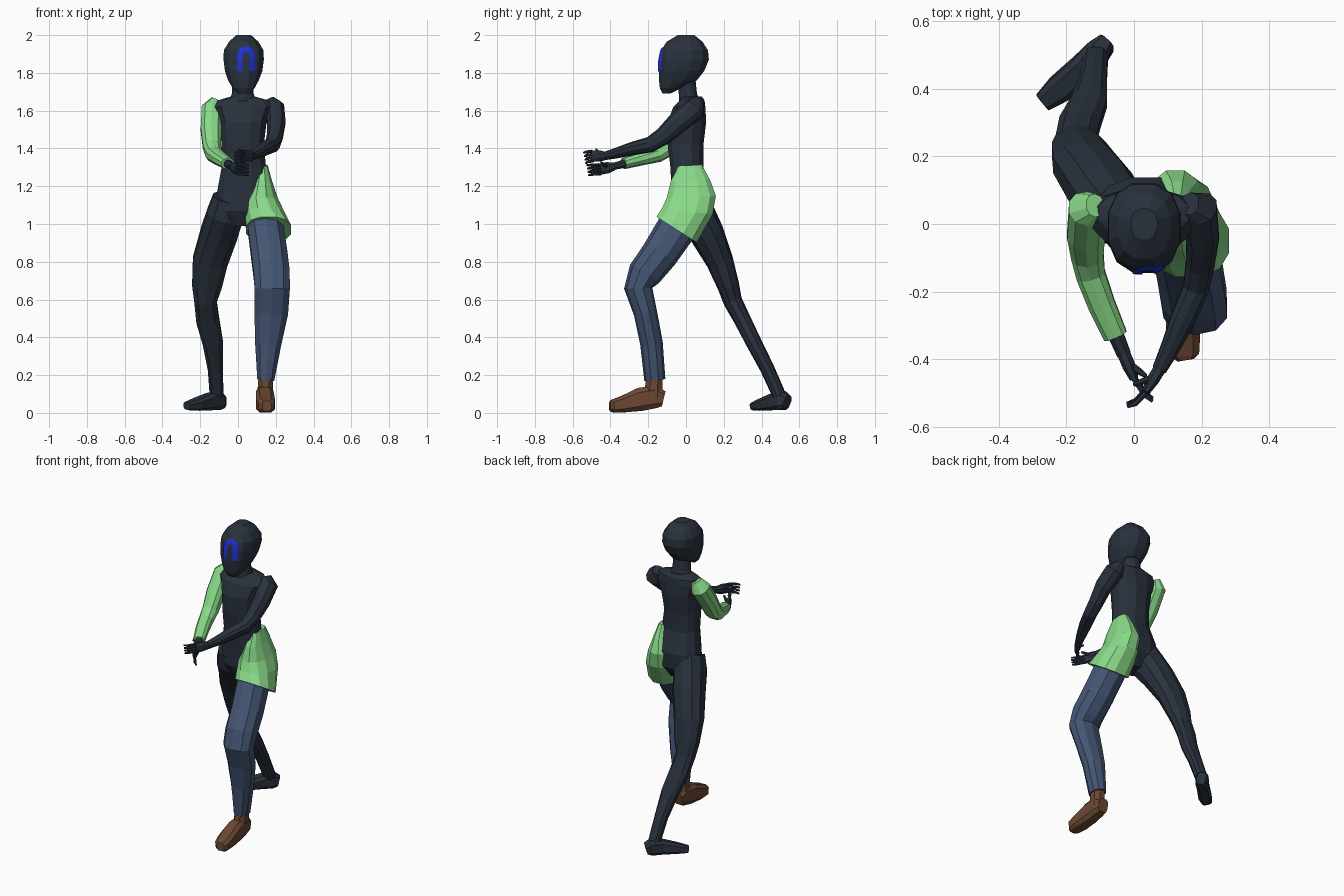
import bpy, bmesh, math
from mathutils import Vector
from mathutils.bvhtree import BVHTree


def material(name, rgb):
    m = bpy.data.materials.new(name)
    m.diffuse_color = (*rgb, 1)
    return m


NAVY = material("dark navy", (0.022, 0.031, 0.046))
GREEN = material("light green", (0.25, 0.70, 0.25))
DENIM = material("denim blue", (0.058, 0.093, 0.175))
BROWN = material("leather brown", (0.15, 0.064, 0.032))
MARK = material("bright blue", (0.015, 0.03, 0.65))


def finish(name, bm, mat):
    bmesh.ops.recalc_face_normals(bm, faces=bm.faces)
    me = bpy.data.meshes.new(name)
    bm.to_mesh(me)
    bm.free()
    me.materials.append(mat)
    ob = bpy.data.objects.new(name, me)
    bpy.context.collection.objects.link(ob)
    return ob


def loft(name, rings, mat):
    """Skin a list of equal-length point rings and cap both ends."""
    bm = bmesh.new()
    vs = [[bm.verts.new(p) for p in r] for r in rings]
    n = len(vs[0])
    for a, b in zip(vs, vs[1:]):
        for i in range(n):
            j = (i + 1) % n
            bm.faces.new((a[i], a[j], b[j], b[i]))
    bm.faces.new(vs[0][::-1])
    bm.faces.new(vs[-1])
    return finish(name, bm, mat)


def oval(c, u, v, ru, rv, n, power=1.0):
    pts = []
    for i in range(n):
        a = math.tau * (i + 0.5) / n
        ca, sa = math.cos(a), math.sin(a)
        pts.append(c + u * ru * math.copysign(abs(ca) ** power, ca)
                   + v * rv * math.copysign(abs(sa) ** power, sa))
    return pts


def tube(name, path, mat, n=10, power=0.9):
    """Limb along (x, y, z, side radius, depth radius) stations."""
    cs = [Vector(p[:3]) for p in path]
    rings = []
    for i, p in enumerate(path):
        t = (cs[min(i + 1, len(cs) - 1)] - cs[max(i - 1, 0)]).normalized()
        u = Vector((1, 0, 0))
        u = (u - t * u.dot(t)).normalized()
        rings.append(oval(cs[i], u, t.cross(u), p[3], p[4], n, power))
    return loft(name, rings, mat)


def stack(name, levels, mat, n=12, power=0.85):
    """Level rings given as (z, x0, x1, y0, y1)."""
    X, Y = Vector((1, 0, 0)), Vector((0, 1, 0))
    return loft(name, [oval(Vector(((a + b) / 2, (c + d) / 2, z)), X, Y,
                            (b - a) / 2, (d - c) / 2, n, power)
                       for z, a, b, c, d in levels], mat)


# Head, neck and torso
head = stack("head", [
    (1.69, 0.00, 0.065, -0.125, -0.085), (1.72, -0.03, 0.09, -0.14, -0.02),
    (1.76, -0.055, 0.112, -0.146, 0.06), (1.81, -0.072, 0.132, -0.148, 0.10),
    (1.87, -0.08, 0.14, -0.146, 0.125), (1.92, -0.078, 0.138, -0.135, 0.12),
    (1.965, -0.05, 0.11, -0.105, 0.09), (2.0, -0.01, 0.07, -0.045, 0.045)], NAVY)
stack("neck", [(1.64, -0.05, 0.10, -0.04, 0.08), (1.69, -0.035, 0.085, -0.04, 0.06),
               (1.78, -0.03, 0.08, -0.045, 0.05)], NAVY, power=1)
stack("torso", [
    (0.99, -0.04, 0.10, -0.04, 0.08), (1.07, -0.12, 0.18, -0.08, 0.135),
    (1.17, -0.115, 0.18, -0.08, 0.14), (1.30, -0.09, 0.152, -0.085, 0.095),
    (1.42, -0.09, 0.14, -0.10, 0.095), (1.54, -0.10, 0.155, -0.10, 0.11),
    (1.62, -0.13, 0.19, -0.07, 0.105), (1.655, -0.11, 0.165, -0.035, 0.10),
    (1.675, -0.04, 0.09, -0.03, 0.085)], NAVY)

# Arch mark laid on the face
tree = BVHTree.FromPolygons([v.co for v in head.data.vertices],
                            [p.vertices for p in head.data.polygons])


def on_face(x, z):
    hit = tree.ray_cast(Vector((x, -1, z)), Vector((0, 1, 0)))[0]
    return hit + Vector((0, -0.005, 0))


arc = [(math.cos(a), math.sin(a)) for a in (math.pi * i / 8 for i in range(9))]
spine = ([(1, 0, 1.81 + 0.027 * i) for i in range(3)]
         + [(c, s, 1.893) for c, s in arc]
         + [(-1, 0, 1.864 - 0.027 * i) for i in range(3)])
bm = bmesh.new()
pairs = [[bm.verts.new(on_face(0.043 + r * c, z + r * s)) for r in (0.018, 0.033, 0.048)]
         for c, s, z in spine]
for a, b in zip(pairs, pairs[1:]):
    for k in (0, 1):
        bm.faces.new((a[k], a[k + 1], b[k + 1], b[k]))
bmesh.ops.recalc_face_normals(bm, faces=bm.faces)
finish("face_mark", bm, MARK)

# Arms: one sleeved, one plain
tube("green_sleeve", [
    (-0.115, 0.055, 1.655, 0.03, 0.035), (-0.137, 0.045, 1.61, 0.058, 0.058),
    (-0.142, -0.03, 1.50, 0.058, 0.055), (-0.138, -0.09, 1.41, 0.05, 0.052),
    (-0.128, -0.15, 1.37, 0.045, 0.044), (-0.095, -0.24, 1.345, 0.042, 0.036),
    (-0.055, -0.33, 1.32, 0.037, 0.03)], GREEN)
tube("sleeved_wrist", [(-0.065, -0.30, 1.325, 0.026, 0.024),
                       (-0.03, -0.385, 1.305, 0.022, 0.02)], NAVY, 8)
tube("bare_arm", [
    (0.165, 0.06, 1.655, 0.03, 0.035), (0.19, 0.045, 1.61, 0.058, 0.062),
    (0.203, -0.04, 1.54, 0.05, 0.058), (0.195, -0.12, 1.465, 0.044, 0.048),
    (0.183, -0.19, 1.42, 0.04, 0.042), (0.145, -0.28, 1.40, 0.038, 0.036),
    (0.105, -0.37, 1.375, 0.029, 0.028), (0.075, -0.43, 1.36, 0.022, 0.022)], NAVY)


# Hands: palm, four curled fingers and a thumb
def hand(name, wrist, knuckle, tip, across, thumb):
    w, k, t, s = map(Vector, (wrist, knuckle, tip, across))
    tube(name + "_palm", [(*w, 0.02, 0.022), (*((w + k) / 2), 0.02, 0.032),
                          (*k, 0.014, 0.032)], NAVY, 8)
    for i in range(4):
        o = s * (i - 1.5)
        mid = k.lerp(t, 0.55) + o + Vector((0, -0.01, 0))
        tube(f"{name}_finger_{i + 1}", [(*(k + o), 0.008, 0.008), (*mid, 0.008, 0.008),
                                        (*(t + o * 1.1), 0.005, 0.005)], NAVY, 6)
    b = w.lerp(k, 0.4)
    tube(name + "_thumb", [(*b, 0.011, 0.011), (*b.lerp(Vector(thumb), 0.6), 0.01, 0.01),
                           (*thumb, 0.006, 0.006)], NAVY, 6)


hand("upper_hand", (0.078, -0.425, 1.36), (0.035, -0.495, 1.36),
     (-0.02, -0.535, 1.35), (0, -0.003, 0.017), (0.0, -0.475, 1.395))
hand("lower_hand", (-0.032, -0.38, 1.305), (0.0, -0.455, 1.29),
     (0.055, -0.52, 1.285), (0, -0.003, 0.016), (0.035, -0.45, 1.325))

# Trousered front leg with loose green hip cloth
tube("trouser_leg", [
    (0.13, 0.0, 1.08, 0.095, 0.105), (0.147, -0.055, 0.97, 0.098, 0.105),
    (0.165, -0.14, 0.84, 0.10, 0.098), (0.178, -0.22, 0.735, 0.10, 0.09),
    (0.181, -0.253, 0.66, 0.098, 0.075), (0.176, -0.215, 0.53, 0.093, 0.062),
    (0.16, -0.183, 0.37, 0.073, 0.06), (0.147, -0.165, 0.175, 0.047, 0.056)], DENIM)


def tilted(x0, x1, front, back):
    """Ring whose front and back points are (y, z)."""
    f, b = Vector((0, *front)), Vector((0, *back))
    c = (f + b) / 2 + Vector(((x0 + x1) / 2, 0, 0))
    return oval(c, Vector((1, 0, 0)), (b - f).normalized(), (x1 - x0) / 2,
                (b - f).length / 2, 12, 0.85)


loft("green_hip", [
    tilted(0.10, 0.158, (-0.04, 1.305), (0.085, 1.315)),
    tilted(0.075, 0.18, (-0.083, 1.23), (0.13, 1.235)),
    tilted(0.035, 0.21, (-0.105, 1.14), (0.162, 1.15)),
    tilted(0.032, 0.245, (-0.13, 1.085), (0.145, 1.05)),
    tilted(0.04, 0.285, (-0.16, 1.04), (0.06, 0.90))], GREEN)

# Boot: ankle shaft and foot
tube("boot_shaft", [(0.147, -0.165, 0.22, 0.04, 0.046), (0.145, -0.17, 0.15, 0.042, 0.048),
                    (0.143, -0.175, 0.08, 0.046, 0.056)], BROWN, 8)
tube("boot_foot", [
    (0.142, -0.118, 0.075, 0.036, 0.043), (0.142, -0.16, 0.085, 0.046, 0.063),
    (0.142, -0.24, 0.072, 0.05, 0.065), (0.145, -0.33, 0.047, 0.053, 0.047),
    (0.15, -0.385, 0.036, 0.045, 0.037), (0.153, -0.403, 0.036, 0.025, 0.028)],
    BROWN, 8, 0.6)

# Dark rear leg and turned-out foot
tube("rear_leg", [
    (-0.05, 0.02, 1.14, 0.085, 0.09), (-0.068, 0.05, 1.05, 0.10, 0.105),
    (-0.10, 0.11, 0.95, 0.102, 0.092), (-0.148, 0.18, 0.80, 0.097, 0.072),
    (-0.165, 0.225, 0.67, 0.082, 0.058), (-0.172, 0.248, 0.59, 0.062, 0.05),
    (-0.16, 0.30, 0.49, 0.064, 0.045), (-0.133, 0.36, 0.37, 0.056, 0.042),
    (-0.12, 0.43, 0.235, 0.042, 0.038), (-0.113, 0.495, 0.09, 0.038, 0.036)], NAVY)
tube("rear_foot", [
    (-0.08, 0.535, 0.055, 0.028, 0.038), (-0.105, 0.51, 0.065, 0.04, 0.052),
    (-0.15, 0.465, 0.06, 0.04, 0.046), (-0.22, 0.40, 0.045, 0.043, 0.032),
    (-0.27, 0.36, 0.036, 0.03, 0.021)], NAVY, 8, 0.6)
